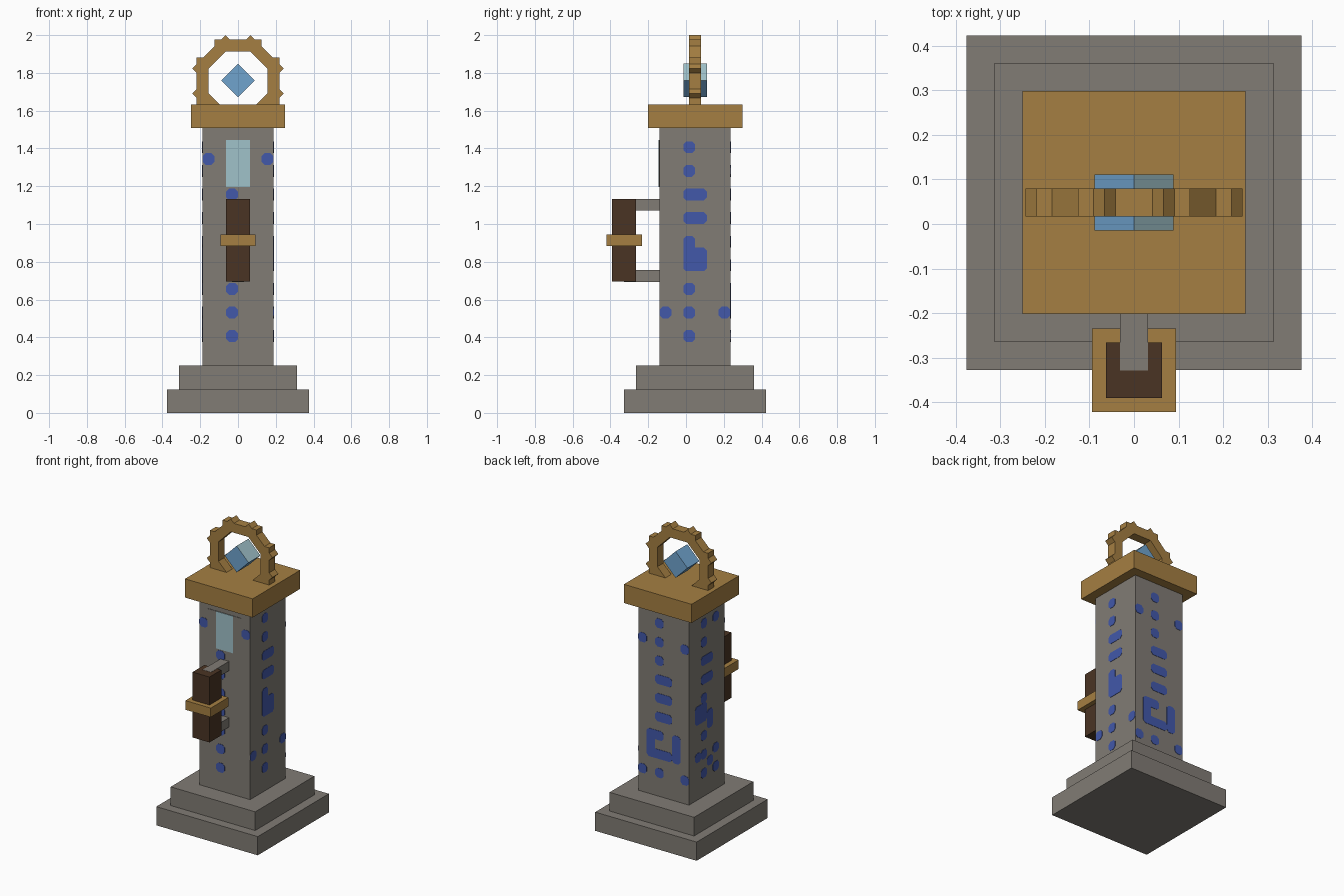
import bpy, bmesh, math
from mathutils import Matrix, Vector

if "Cube" in bpy.data.objects:
    bpy.data.objects.remove(bpy.data.objects["Cube"], do_unlink=True)

U = 1 / 16          # modelling unit
CY = 0.048          # depth centre of the pillar
HALF = 3 * U        # half width of the shaft


def material(name, r, g, b):
    lin = [((c / 255 + 0.055) / 1.055) ** 2.4 for c in (r, g, b)] + [1]
    m = bpy.data.materials.new(name)
    m.use_nodes = True
    m.diffuse_color = lin
    m.node_tree.nodes["Principled BSDF"].inputs["Base Color"].default_value = lin
    return m


stone = material("grey stone", 129, 124, 117)
brass = material("brass", 165, 127, 66)
wood = material("dark wood", 74, 52, 36)
rune_blue = material("rune blue", 66, 88, 170)
glass = material("pale glass", 160, 194, 202)
gem_blue = material("crystal blue", 112, 164, 206)


def make(name, bm, *mats):
    bmesh.ops.recalc_face_normals(bm, faces=bm.faces)
    mesh = bpy.data.meshes.new(name)
    bm.to_mesh(mesh)
    bm.free()
    for m in mats:
        mesh.materials.append(m)
    ob = bpy.data.objects.new(name, mesh)
    bpy.context.collection.objects.link(ob)
    return ob


def add_box(bm, centre, size, turn=Matrix()):
    mat = turn @ Matrix.Translation(centre) @ Matrix.Diagonal((*size, 1))
    return bmesh.ops.create_cube(bm, size=1, matrix=mat)["verts"]


def box(name, mat, w, d, y, z0, z1):
    bm = bmesh.new()
    add_box(bm, (0, y, (z0 + z1) / 2), (w, d, z1 - z0))
    return make(name, bm, mat)


# Stepped base, shaft and cap
box("base", stone, 12 * U, 12 * U, CY, 0, 2 * U)
box("base_step", stone, 10 * U, 10 * U, CY, 2 * U, 4 * U)
box("shaft", stone, 6 * U, 6 * U, CY, 4 * U, 1.51)
box("cap", brass, 8 * U, 8 * U, CY, 1.508, 1.633)

# Ring of eight overlapping bars whose ends form the teeth
RING_Z = 1.757
bm = bmesh.new()
for i in range(8):
    turn = Matrix.Translation((0, CY, RING_Z)) @ Matrix.Rotation(i * math.pi / 4, 4, 'Y')
    add_box(bm, (0, 0, 3 * U), (4 * U, U, U), turn)
make("ring", bm, brass)

# Floating crystal turned on its edge, paler towards one side
bm = bmesh.new()
add_box(bm, (0, 0, 0), (2 * U, 2 * U, 2 * U), Matrix.Rotation(math.pi / 4, 4, 'Y'))
bmesh.ops.subdivide_edges(bm, edges=bm.edges, cuts=1, use_grid_fill=True)
for f in bm.faces:
    c = f.calc_center_median()
    f.material_index = int(c.x + c.z > 0.05)
crystal = make("crystal", bm, gem_blue, glass)
crystal.location = (0, CY, RING_Z + 0.003)

# Handle: wooden grip, brass band and two stone arms
box("grip", wood, 2 * U, 2 * U, -0.328, 0.695, 1.132)
box("grip_band", brass, 3 * U, 3 * U, -0.328, 0.884, 0.945)
for label, z in (("lower", 0.694), ("upper", 1.0705)):
    box(label + "_arm", stone, U, 0.19, -0.234, z, z + U)

# Flush window panel on the front of the shaft
front = CY - HALF
box("window_frame", stone, 4 * U, 0.006, front, 1.197, 1.445)
box("window_glass", glass, 2 * U, 0.008, front - 0.001, 1.197, 1.445)


def rune_plate(bm, turn, col, row, w=1, h=1):
    """Thin clipped-corner plate on the shaft's grid of units."""
    x0, x1 = col * U - HALF, (col + w) * U - HALF
    z0, z1 = (4 + row) * U, (4 + row + h) * U
    k = 0.25 * U
    outline = [(x0 + k, z0), (x1 - k, z0), (x1, z0 + k), (x1, z1 - k),
               (x1 - k, z1), (x0 + k, z1), (x0, z1 - k), (x0, z0 + k)]
    verts = [bm.verts.new(turn @ Vector((x, -HALF - 0.002, z))) for x, z in outline]
    face = bm.faces.new(verts)
    out = bmesh.ops.extrude_face_region(bm, geom=[face])["geom"]
    inward = turn.to_3x3() @ Vector((0, 0.004, 0))
    bmesh.ops.translate(bm, vec=inward, verts=[v for v in out if isinstance(v, bmesh.types.BMVert)])


# Runes: a dotted line up each side, plus extra marks (column, row, width, height)
sides = {
    "front": (range(2, 15, 2), [(0, 17), (5, 17)]),
    "left": (range(2, 19, 2), [(2, 14, 2), (2, 12, 2), (2, 8, 2, 2), (2, 9, 1, 2),
                               (0, 4), (5, 4)]),
    "back": ((2, 14, 16, 18), [(2, 12, 2), (2, 10, 2), (2, 8, 2), (1, 4, 1, 3),
                               (1, 6, 2), (1, 4, 3), (4, 4, 1, 3), (0, 2), (5, 2),
                               (0, 16), (5, 16)]),
    "right": (range(2, 19, 2), [(2, 14, 2), (2, 12, 2), (1, 8, 2, 2), (3, 7, 1, 2),
                                (1, 4), (3, 3), (4, 4), (4, 2), (4, 18)]),
}
for i, (side, (dots, marks)) in enumerate(sides.items()):
    turn = Matrix.Translation((0, CY, 0)) @ Matrix.Rotation(i * math.pi / 2, 4, 'Z')
    bm = bmesh.new()
    wide_rows = {m[1] for m in marks if len(m) > 2 and m[0] == 2}
    for row in dots:
        if row not in wide_rows:
            rune_plate(bm, turn, 2, row)
    for mark in marks:
        rune_plate(bm, turn, *mark)
    make(side + "_runes", bm, rune_blue)
